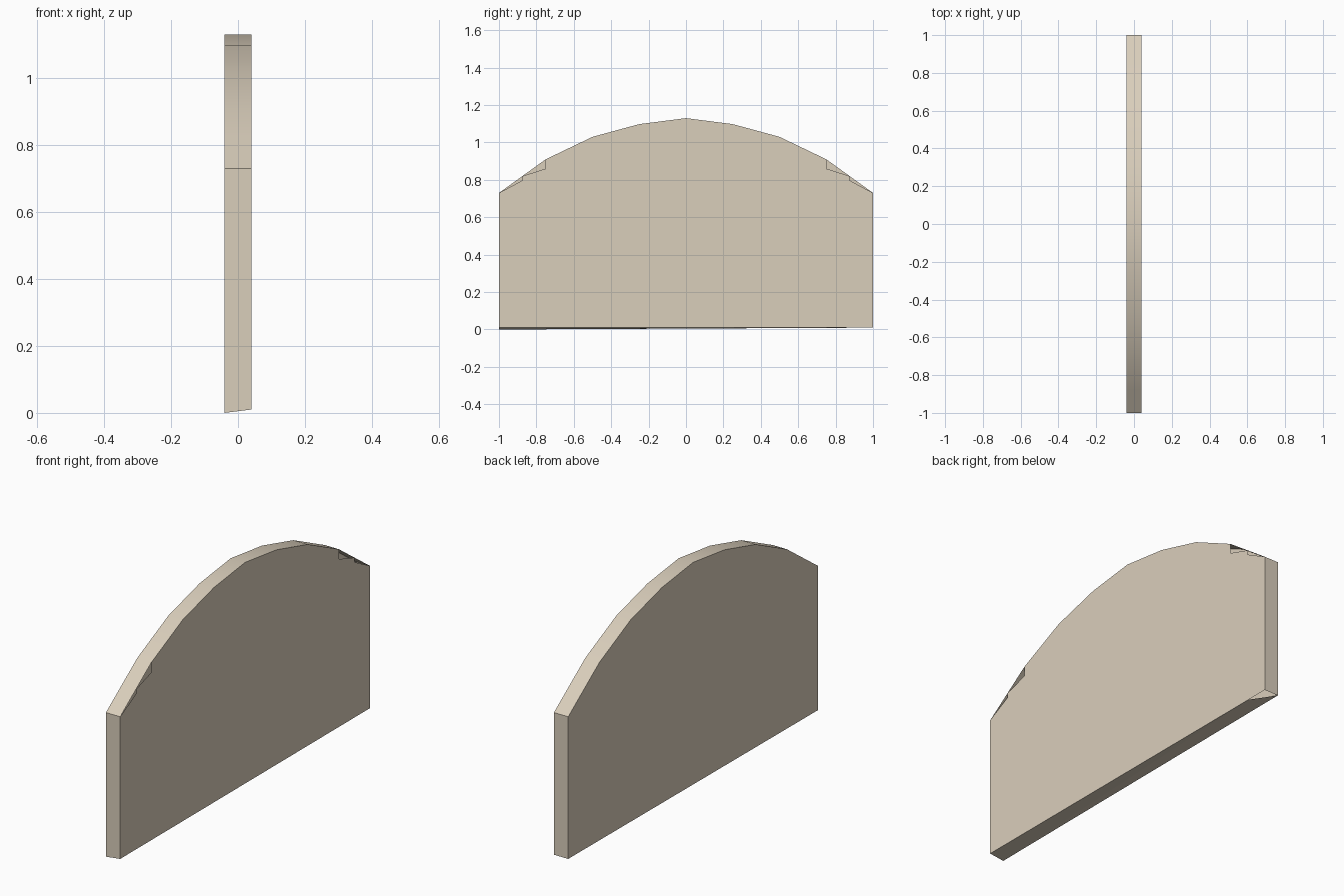
import bpy, bmesh

if "Cube" in bpy.data.objects:
    bpy.data.objects.remove(bpy.data.objects["Cube"])

T = 0.04                      # half thickness of the slab
LOW, TOE = 0.01, 0.0          # underside height, and its lowest corner

# Half of the arched roof line, outer end to crown (y, z)
half = [(1, 0.73), (0.875, 0.82), (0.75, 0.91), (0.5, 1.03), (0.25, 1.098)]
# Half of the right-hand face's edge, with the two open stepped chips
chipped = [(1, 0.73), (0.875, 0.797), (0.875, 0.82), (0.75, 0.86),
           (0.75, 0.91), (0.5, 1.03), (0.25, 1.098)]


def mirrored(pts):
    """Full arch from +y to -y through the crown."""
    return pts + [(0, 1.13)] + [(-y, z) for y, z in reversed(pts)]


stone = bpy.data.materials.new("warm beige")
stone.diffuse_color = (0.70, 0.62, 0.50, 1)
stone.use_nodes = True
stone.node_tree.nodes["Principled BSDF"].inputs["Base Color"].default_value = stone.diffuse_color

bm = bmesh.new()


def face(points, smooth=False):
    f = bm.faces.new([bm.verts.new(p) for p in points])
    f.smooth = smooth
    return f


roof = mirrored(half)

# Left broad face: full arch, bottom edge tilts down towards the front
face([(-T, 1, LOW), (-T, -1, TOE)] + [(-T, y, z) for y, z in reversed(roof)])
# Right broad face: arch with the chipped shoulders left open
face([(T, -1, LOW), (T, 1, LOW)] + [(T, y, z) for y, z in mirrored(chipped)])

# Curved roof strip
for (y0, z0), (y1, z1) in zip(roof, roof[1:]):
    face([(T, y0, z0), (-T, y0, z0), (-T, y1, z1), (T, y1, z1)], True)

# Front and back ends
face([(-T, -1, TOE), (T, -1, LOW), (T, -1, 0.73), (-T, -1, 0.73)])
face([(T, 1, LOW), (-T, 1, LOW), (-T, 1, 0.73), (T, 1, 0.73)])

# Underside, open at the small back right corner
face([(-T, -1, TOE), (-T, 1, LOW), (T, 0.88, LOW)])
face([(-T, -1, TOE), (T, 0.88, LOW), (T, -1, LOW)])

bmesh.ops.remove_doubles(bm, verts=bm.verts, dist=1e-5)
# Keep the roof crisp where it meets the flat sides
for e in bm.edges:
    e.smooth = all(f.smooth for f in e.link_faces)

mesh = bpy.data.meshes.new("arched_slab")
bm.to_mesh(mesh)
bm.free()
mesh.materials.append(stone)
slab = bpy.data.objects.new("arched_slab", mesh)
bpy.context.collection.objects.link(slab)
